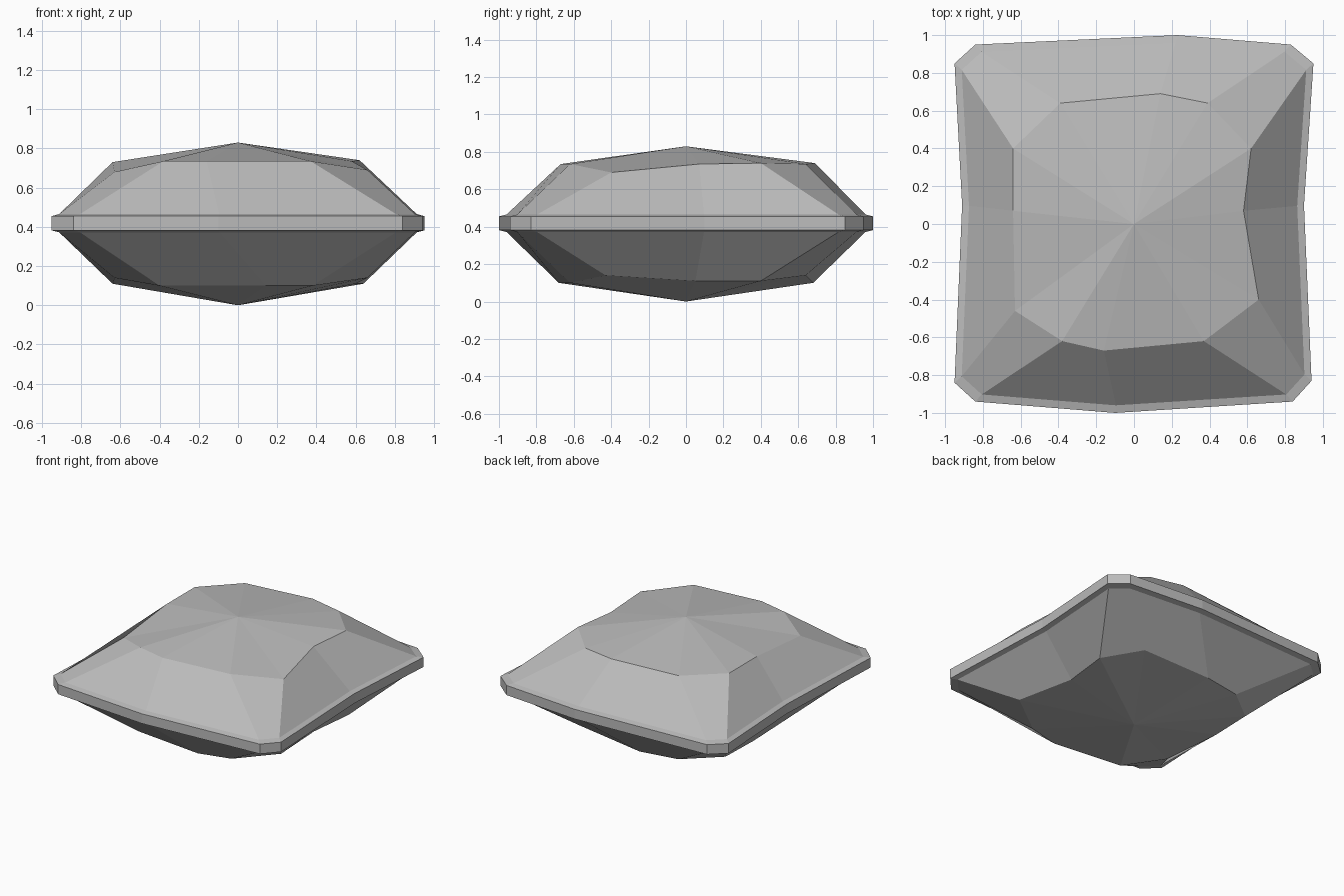
import bpy
import bmesh

if "Cube" in bpy.data.objects:
    bpy.data.objects.remove(bpy.data.objects["Cube"], do_unlink=True)

# One plain fabric colour
fabric = bpy.data.materials.new("grey fabric")
fabric.use_nodes = True
colour = (0.5, 0.5, 0.5, 1)
fabric.diffuse_color = colour
fabric.node_tree.nodes["Principled BSDF"].inputs["Base Color"].default_value = colour

# Cushion outline, clockwise from the back left corner
outline = [(-.84, .95), (.23, 1), (.83, .95), (.95, .85), (.9, .1), (.94, -.83),
           (.84, -.94), (-.1, -1), (-.84, -.94), (-.95, -.84), (-.91, .1), (-.95, .85)]

# Shoulder rings where the stuffing swells, in the same order
top_shoulder = [(-.39, .64, .735), (.14, .69, .74), (.39, .64, .735), (.62, .4, .74),
                (.58, .07, .735), (.66, -.4, .69), (.37, -.62, .735), (-.16, -.67, .735),
                (-.38, -.62, .735), (-.63, -.46, .68), (-.64, .07, .73), (-.64, .4, .73)]
bottom_shoulder = [(-.38, .63, .1), (-.09, .68, .1), (.44, .64, .14), (.64, .4, .11),
                   (.6, .05, .11), (.66, -.43, .14), (.38, -.62, .1), (.14, -.68, .1),
                   (-.4, -.62, .1), (-.63, -.4, .14), (-.64, .11, .11), (-.63, .43, .11)]


def ring(z, inset=0):
    """The outline at one height, drawn in by a scale."""
    return [(x * (1 - inset), y * (1 - inset), z) for x, y in outline]


def loft(name, rings, tip=None):
    """Join rings with quads and close the last one to a tip."""
    bm = bmesh.new()
    loops = [[bm.verts.new(p) for p in r] for r in rings]
    count = len(outline)
    for low, high in zip(loops, loops[1:]):
        for i in range(count):
            j = (i + 1) % count
            bm.faces.new((low[i], low[j], high[j], high[i]))
    if tip:
        peak = bm.verts.new(tip)
        for i in range(count):
            bm.faces.new((loops[-1][i], loops[-1][(i + 1) % count], peak))
    # Face every polygon away from the cushion's middle
    bm.normal_update()
    for face in bm.faces:
        centre = face.calc_center_median()
        centre.z -= .42
        if face.normal.dot(centre) < 0:
            face.normal_flip()
    mesh = bpy.data.meshes.new(name)
    bm.to_mesh(mesh)
    bm.free()
    mesh.materials.append(fabric)
    obj = bpy.data.objects.new(name, mesh)
    bpy.context.collection.objects.link(obj)
    return obj


# Seam band round the edge, and the two stuffed panels
loft("seam_band", [ring(.382), ring(.455)])
loft("top_panel", [ring(.455), ring(.465, .04), top_shoulder], (0, 0, .83))
loft("bottom_panel", [ring(.382), ring(.372, .04), bottom_shoulder], (0, 0, 0))
